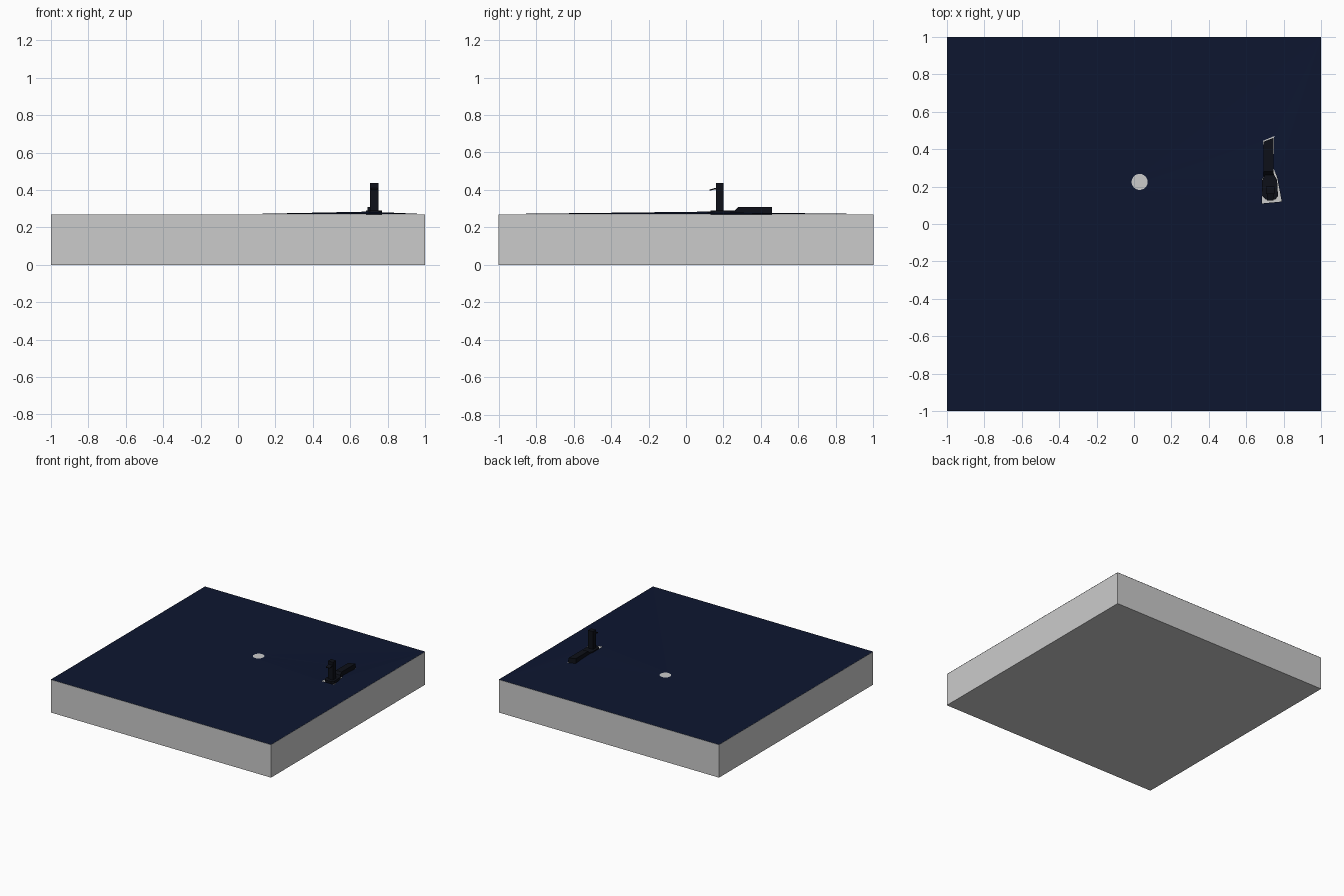
import bpy, math
from mathutils import Vector
from mathutils.geometry import delaunay_2d_cdt

if "Cube" in bpy.data.objects:
    bpy.data.objects.remove(bpy.data.objects["Cube"])

TOP = 0.27


def material(name, rgb):
    m = bpy.data.materials.new(name)
    m.diffuse_color = (*rgb, 1)
    m.use_nodes = True
    m.node_tree.nodes["Principled BSDF"].inputs["Base Color"].default_value = m.diffuse_color
    return m


NAVY = material("water_navy", (0.004, 0.008, 0.03))
BLACK = material("building_black", (0.004, 0.005, 0.009))


def add_mesh(name, verts, faces, mat=None):
    me = bpy.data.meshes.new(name)
    me.from_pydata(verts, [], faces)
    ob = bpy.data.objects.new(name, me)
    bpy.context.collection.objects.link(ob)
    if mat:
        me.materials.append(mat)
    return ob


def prism(name, outline, z0, z1, mat=None):
    n = len(outline)
    verts = [(x, y, z) for z in (z0, z1) for x, y in outline]
    sides = [(i, (i + 1) % n, (i + 1) % n + n, i + n) for i in range(n)]
    return add_mesh(name, verts, [tuple(range(n))[::-1], tuple(range(n, 2 * n))] + sides, mat)


def rect(x0, x1, y0, y1):
    return [(x0, y0), (x1, y0), (x1, y1), (x0, y1)]


# Grey ground block
prism("ground_block", rect(-1, 1, -1, 1), 0, TOP)

# Water sheet: square outline with two island holes, rising to the large shore
square = [(x, y, TOP + 0.001) for x, y in rect(-1, 1, -1, 1)]
islet = [(0.03 + 0.043 * math.cos(a), 0.225 + 0.043 * math.sin(a), TOP + 0.001)
         for a in (math.tau * i / 24 for i in range(24))]
shore = [(0.685, 0.11, 0.284), (0.79, 0.12, 0.280), (0.765, 0.25, 0.280),
         (0.745, 0.30, 0.276), (0.75, 0.47, 0.273), (0.69, 0.445, 0.273),
         (0.70, 0.26, 0.280), (0.685, 0.24, 0.282)]
points, edges = [], []
for loop in (square, islet, shore):
    s, n = len(points), len(loop)
    points += loop
    edges += [(s + i, s + (i + 1) % n) for i in range(n)]
flat, _, tris, *_ = delaunay_2d_cdt([Vector(p[:2]) for p in points], edges, [], 0, 1e-6)
# Drop the triangles that lie wholly inside a hole
holes = [islet, shore]


def inside(x, y, poly):
    hit = False
    for a, b in zip(poly, poly[1:] + poly[:1]):
        if (a[1] > y) != (b[1] > y) and x < a[0] + (y - a[1]) * (b[0] - a[0]) / (b[1] - a[1]):
            hit = not hit
    return hit


keep = []
for t in tris:
    c = sum((flat[i] for i in t), Vector((0, 0))) / 3
    if not any(inside(c.x, c.y, h) for h in holes):
        keep.append(tuple(t))
heights = [min(points, key=lambda p: (p[0] - v.x) ** 2 + (p[1] - v.y) ** 2)[2] for v in flat]
add_mesh("water", [(v.x, v.y, z) for v, z in zip(flat, heights)], keep, NAVY)

# Stepped pedestal and tower
prism("pedestal", [(0.685, 0.15), (0.705, 0.13), (0.755, 0.13), (0.77, 0.15),
                   (0.765, 0.235), (0.745, 0.27), (0.705, 0.27), (0.685, 0.235)],
      TOP, 0.291, BLACK)
prism("tower", rect(0.705, 0.75, 0.16, 0.20), TOP, 0.437, BLACK)

# Small sloping canopy on the front of the tower
add_mesh("canopy", [(x, y, z) for x in (0.71, 0.745) for y, z in
                    ((0.125, 0.396), (0.162, 0.404), (0.162, 0.412), (0.125, 0.402))],
         [(0, 3, 2, 1), (4, 5, 6, 7), (0, 1, 5, 4), (1, 2, 6, 5), (2, 3, 7, 6), (3, 0, 4, 7)], BLACK)

# Long low hall behind the tower, with a sloping front end
hall_profile = [(0.25, TOP), (0.46, TOP), (0.46, 0.31), (0.28, 0.31), (0.255, 0.285)]
n = len(hall_profile)
hall = [(x, y - (0.02 if x < 0.72 and y > 0.4 else 0), z)
        for x in (0.693, 0.745) for y, z in hall_profile]
add_mesh("long_hall", hall, [tuple(range(n))[::-1], tuple(range(n, 2 * n))] +
         [(i, (i + 1) % n, (i + 1) % n + n, i + n) for i in range(n)], BLACK)
